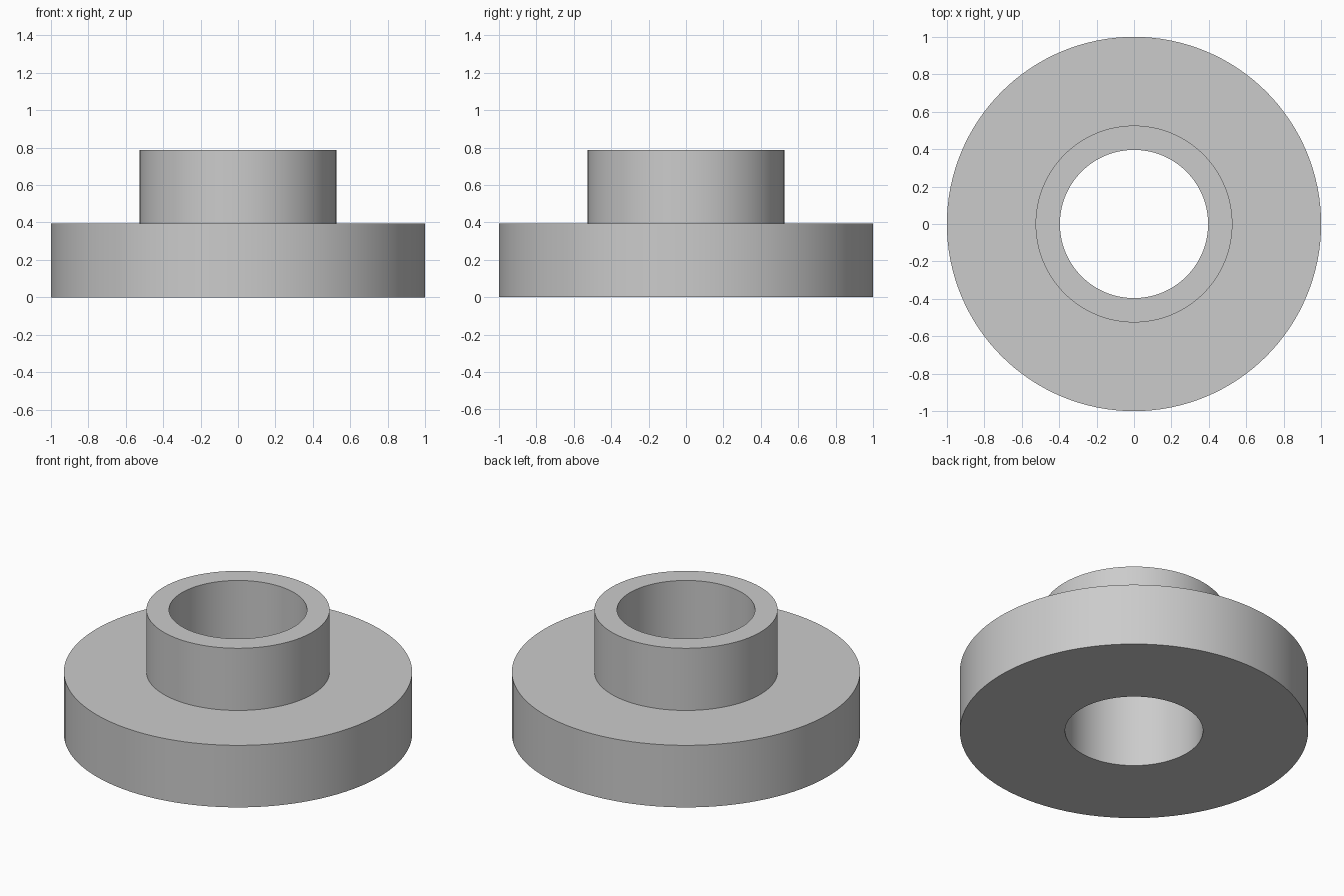
import bpy
import bmesh
from math import cos, sin, tau, radians

if "Cube" in bpy.data.objects:
    bpy.data.objects.remove(bpy.data.objects["Cube"])

SEGMENTS = 128
BORE = 0.396


def tube(name, outer, z0, z1):
    """Closed ring: a rectangular section swept around the z axis."""
    section = [(BORE, z0), (outer, z0), (outer, z1), (BORE, z1)]
    bm = bmesh.new()
    rings = []
    for i in range(SEGMENTS):
        a = tau * i / SEGMENTS
        rings.append([bm.verts.new((r * cos(a), r * sin(a), z)) for r, z in section])
    for i, ring in enumerate(rings):
        following = rings[(i + 1) % SEGMENTS]
        for j in range(4):
            k = (j + 1) % 4
            bm.faces.new((ring[j], following[j], following[k], ring[k]))
    bmesh.ops.recalc_face_normals(bm, faces=bm.faces)
    mesh = bpy.data.meshes.new(name)
    bm.to_mesh(mesh)
    bm.free()
    obj = bpy.data.objects.new(name, mesh)
    bpy.context.collection.objects.link(obj)
    bpy.ops.object.select_all(action='DESELECT')
    obj.select_set(True)
    bpy.context.view_layer.objects.active = obj
    bpy.ops.object.shade_smooth_by_angle(angle=radians(30))
    return obj


# Wide base disc
tube("flange", 1.0, 0.0, 0.393)
# Narrow raised collar around the same bore
tube("collar", 0.526, 0.393, 0.787)
